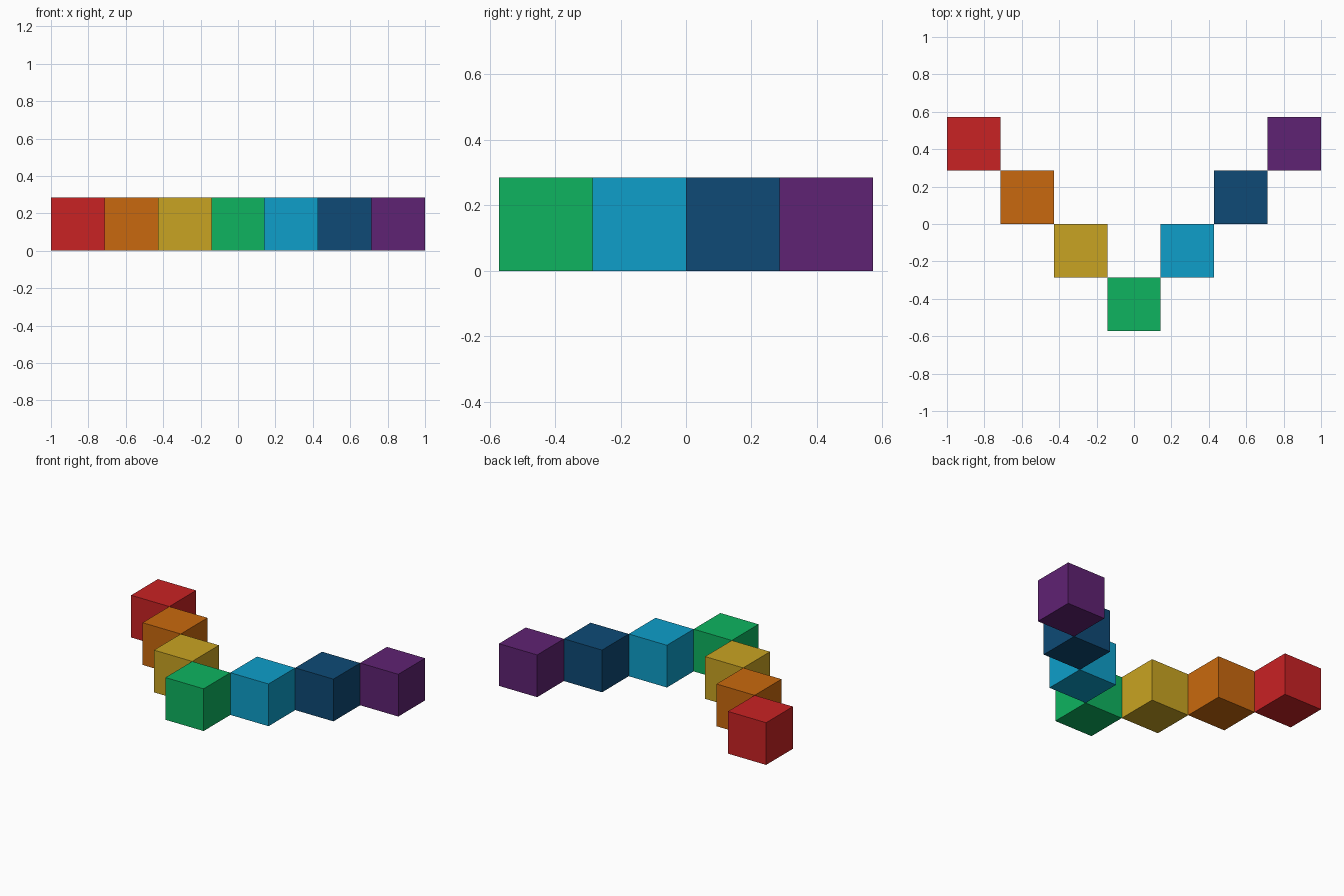
import bpy

if "Cube" in bpy.data.objects:
    bpy.data.objects.remove(bpy.data.objects["Cube"])

SIZE = 2 / 7  # seven cubes span the full width

# Cube colours from left to right, as 8-bit sRGB
COLOURS = [
    ("red", (201, 34, 36)),
    ("orange", (201, 105, 14)),
    ("yellow", (201, 164, 34)),
    ("green", (14, 180, 96)),
    ("sky_blue", (14, 159, 202)),
    ("navy_blue", (14, 74, 118)),
    ("purple", (95, 34, 115)),
]


def linear(value):
    c = value / 255
    return c / 12.92 if c <= 0.04045 else ((c + 0.055) / 1.055) ** 2.4


def add_cube(name, rgb, location):
    bpy.ops.mesh.primitive_cube_add(size=SIZE, location=location)
    cube = bpy.context.object
    cube.name = name + "_cube"
    material = bpy.data.materials.new(name)
    material.diffuse_color = (*[linear(v) for v in rgb], 1)
    material.use_nodes = True
    material.node_tree.nodes["Principled BSDF"].inputs["Base Color"].default_value = material.diffuse_color
    cube.data.materials.append(material)


# V-shaped row: the middle cube is at the front, each neighbour steps back
for i, (name, rgb) in enumerate(COLOURS):
    step = i - 3
    add_cube(name, rgb, (step * SIZE, (abs(step) - 1.5) * SIZE, SIZE / 2))
